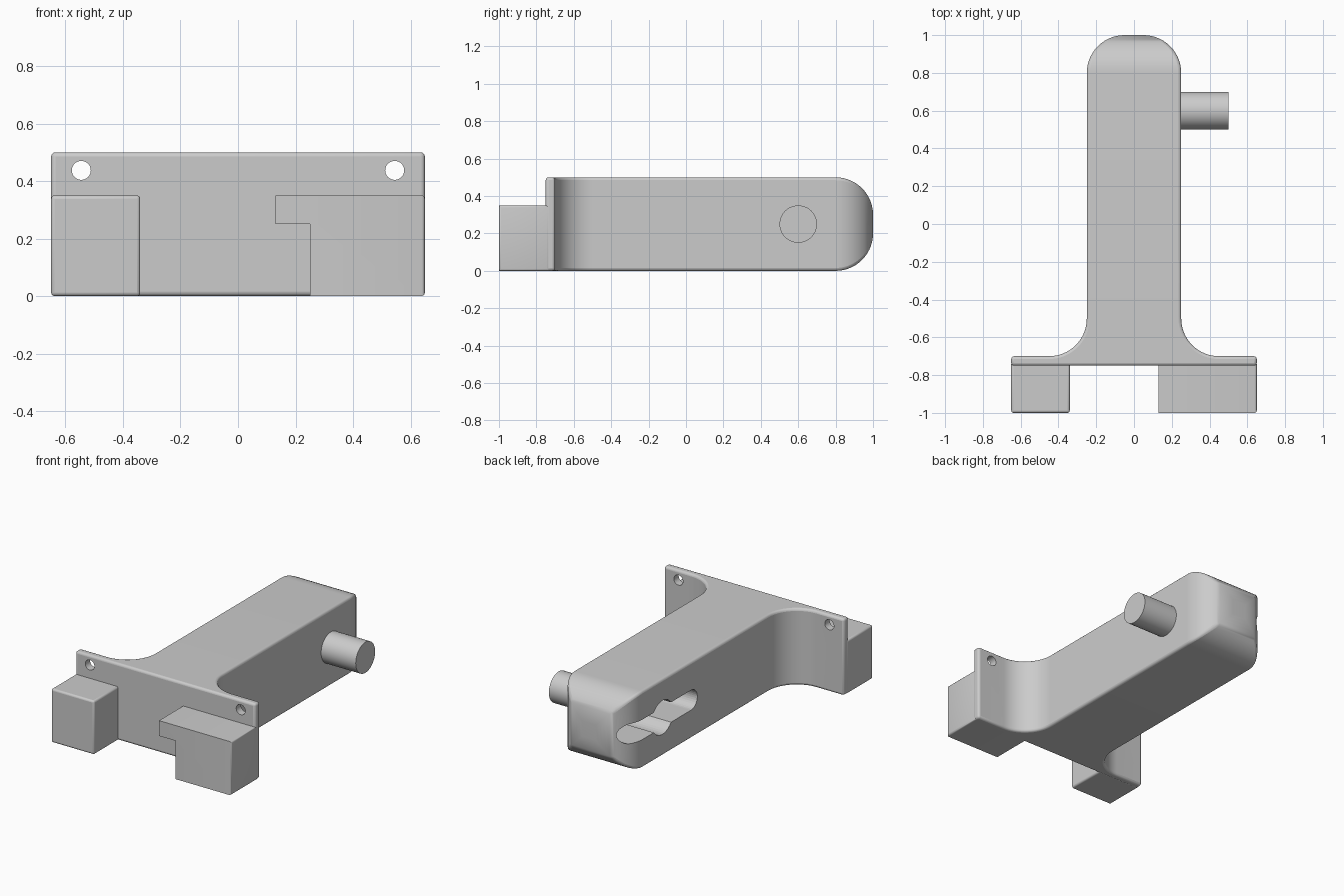
import bpy, bmesh
from math import pi, cos, sin
from mathutils import Matrix

if "Cube" in bpy.data.objects:
    bpy.data.objects.remove(bpy.data.objects["Cube"])

grey = bpy.data.materials.new("plain grey")
grey.use_nodes = True
grey.diffuse_color = (0.6, 0.6, 0.6, 1)
grey.node_tree.nodes["Principled BSDF"].inputs["Base Color"].default_value = (0.6, 0.6, 0.6, 1)

FRONT = Matrix(((1, 0, 0), (0, 0, 1), (0, 1, 0)))  # profile (x, z), extruded along y
SIDE = Matrix(((0, 0, 1), (1, 0, 0), (0, 1, 0)))   # profile (y, z), extruded along x
PLAN = Matrix.Identity(3)                          # profile (x, y), extruded along z


def arc(cx, cy, r, start, end, steps=16):
    return [(cx + r * cos(start + (end - start) * i / steps),
             cy + r * sin(start + (end - start) * i / steps)) for i in range(steps + 1)]


def prism(name, outline, low, high, axes, round_edge=None):
    """Extrude an outline; round_edge picks edges and gives (test, radius)."""
    bm = bmesh.new()
    face = bm.faces.new([bm.verts.new(axes @ Matrix.Identity(3) @ to_point(p, low)) for p in outline])
    top = bmesh.ops.extrude_face_region(bm, geom=[face])["geom"]
    shift = axes @ to_point((0, 0), high - low)
    bmesh.ops.translate(bm, verts=[g for g in top if isinstance(g, bmesh.types.BMVert)], vec=shift)
    bmesh.ops.recalc_face_normals(bm, faces=bm.faces)
    if round_edge:
        test, radius, segments = round_edge
        edges = [e for e in bm.edges if all(test(v.co) for v in e.verts)]
        bmesh.ops.bevel(bm, geom=edges, offset=radius, segments=segments,
                        profile=0.5, affect="EDGES")
    mesh = bpy.data.meshes.new(name)
    bm.to_mesh(mesh)
    bm.free()
    mesh.materials.append(grey)
    obj = bpy.data.objects.new(name, mesh)
    bpy.context.collection.objects.link(obj)
    return obj


def to_point(p, depth):
    from mathutils import Vector
    return Vector((p[0], p[1], depth))


def soften(obj, width):
    mod = obj.modifiers.new("soft edges", "BEVEL")
    mod.width, mod.segments = width, 3
    mod.limit_method, mod.angle_limit = "ANGLE", 0.7


def cut(obj, cutter):
    mod = obj.modifiers.new("cut " + cutter.name, "BOOLEAN")
    mod.operation, mod.object, mod.solver = "DIFFERENCE", cutter, "EXACT"
    cutter.hide_render = True
    cutter.hide_set(True)


def finish(obj):
    bpy.ops.object.select_all(action="DESELECT")
    bpy.context.view_layer.objects.active = obj
    obj.select_set(True)
    bpy.ops.object.shade_smooth_by_angle(angle=0.6)


# Arm flaring into the mounting plate, with a rounded far end
half = [(0.25, 1.0)] + arc(0.45, -0.5, 0.2, pi, 1.5 * pi) + [(0.65, -0.7), (0.65, -0.75)]
body = prism("arm_and_plate", half + [(-x, y) for x, y in reversed(half)], 0, 0.5, PLAN,
             (lambda c: c.y > 0.99 and (c.z < 0.01 or c.z > 0.49), 0.2, 14))
# keep only the two far cross edges rounded; the rest get a small softening
soften(body, 0.015)

# Screw holes
for side, label in ((-1, "right"), (1, "left")):
    cut(body, prism(label + "_hole_cutter", arc(side * 0.545, 0.437, 0.033, 0, 2 * pi, 32)[:-1],
                    -0.9, -0.6, FRONT))

# Socket: a round bore crossed by a long slot
a, b = 0.6, 0.25
slot = arc(a + 0.295, b, 0.065, -pi / 2, pi / 2) + arc(a - 0.295, b, 0.065, pi / 2, 1.5 * pi)
cut(body, prism("slot_cutter", slot, -0.4, 0, SIDE))
cut(body, prism("bore_cutter", arc(a, b, 0.11, 0, 2 * pi, 40)[:-1], -0.4, 0.003, SIDE))

# Pin
pin = prism("pin", arc(a, b, 0.1, 0, 2 * pi, 48)[:-1], 0.2, 0.5, SIDE)

# Front blocks: a plain one and a hooked one
block = prism("plain_block", [(-0.65, 0), (-0.34, 0), (-0.34, 0.35), (-0.65, 0.35)],
              -1, -0.73, FRONT)
soften(block, 0.012)
hook = prism("hook_block", [(0.25, 0), (0.65, 0), (0.65, 0.35), (0.13, 0.35), (0.13, 0.25), (0.25, 0.25)],
             -1, -0.73, FRONT, (lambda c: c.x > 0.64 and c.z < 0.36, 0.012, 3))

for part in (body, pin, block, hook):
    finish(part)
